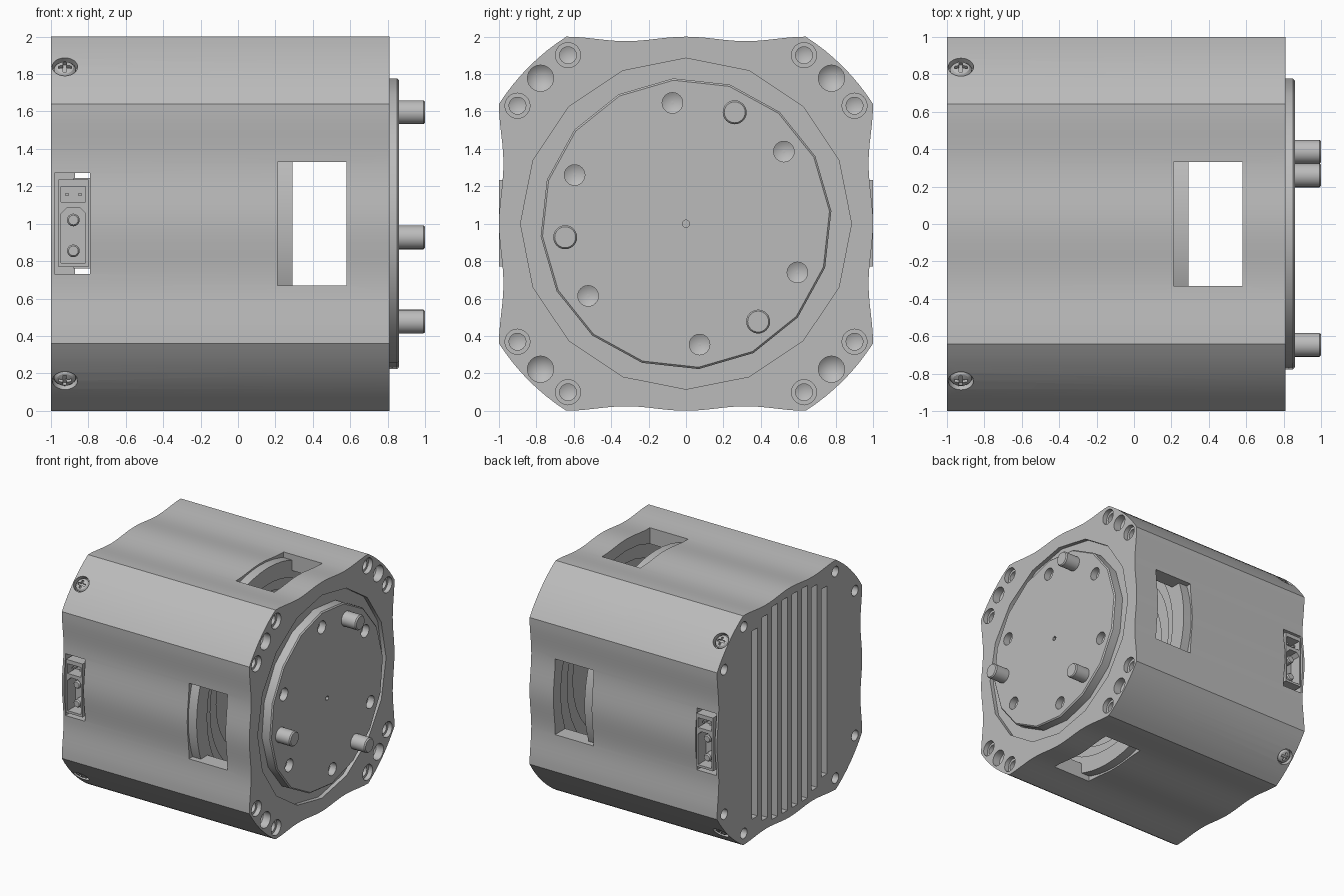
import bpy, bmesh, math
from mathutils import Matrix, Vector

cube = bpy.data.objects.get("Cube")
if cube:
    bpy.data.objects.remove(cube, do_unlink=True)

grey = bpy.data.materials.new("housing grey")
grey.use_nodes = True
COLOUR = (0.5, 0.5, 0.5, 1)
grey.diffuse_color = COLOUR
grey.node_tree.nodes["Principled BSDF"].inputs["Base Color"].default_value = COLOUR


def finish(name, bm):
    bmesh.ops.recalc_face_normals(bm, faces=bm.faces)
    mesh = bpy.data.meshes.new(name)
    bm.to_mesh(mesh)
    bm.free()
    mesh.materials.append(grey)
    ob = bpy.data.objects.new(name, mesh)
    bpy.context.collection.objects.link(ob)
    return ob


def lathe(name, profile, y=0, z=1, segs=24, turn=0, matrix=None):
    """Revolve (x, radius) points round an axis along x through (y, z)."""
    bm = bmesh.new()
    rings = []
    for x, r in profile:
        n = segs if r else 1
        angles = [math.radians(turn) + math.tau * i / segs for i in range(n)]
        rings.append([bm.verts.new((x, y + r * math.cos(a), z + r * math.sin(a))) for a in angles])
    for a, b in zip(rings, rings[1:]):
        for i in range(segs):
            j = (i + 1) % segs
            loop = [a[i % len(a)], a[j % len(a)], b[j % len(b)], b[i % len(b)]]
            bm.faces.new(list(dict.fromkeys(loop)))
    for ring in (rings[0], rings[-1]):
        if len(ring) > 1:
            bm.faces.new(ring)
    if matrix:
        bm.transform(matrix)
    return finish(name, bm)


def prism(name, outline, lo, hi, axis="x"):
    """Extrude an outline: (y, z) points along x, or (x, z) points along y."""
    bm = bmesh.new()
    place = (lambda p: (lo, *p)) if axis == "x" else (lambda p: (p[0], lo, p[1]))
    step = (hi - lo, 0, 0) if axis == "x" else (0, hi - lo, 0)
    face = bm.faces.new([bm.verts.new(place(p)) for p in outline])
    out = bmesh.ops.extrude_face_region(bm, geom=[face])
    moved = [v for v in out["geom"] if isinstance(v, bmesh.types.BMVert)]
    bmesh.ops.translate(bm, verts=moved, vec=step)
    return finish(name, bm)


def box(name, x0, x1, y0, y1, z0, z1, matrix=None):
    bm = bmesh.new()
    size = Matrix.Diagonal((x1 - x0, y1 - y0, z1 - z0, 1))
    mid = Matrix.Translation(((x0 + x1) / 2, (y0 + y1) / 2, (z0 + z1) / 2))
    bmesh.ops.create_cube(bm, size=1, matrix=(matrix or Matrix()) @ mid @ size)
    return finish(name, bm)


def cut(target, *cutters):
    for c in cutters:
        mod = target.modifiers.new("cut", "BOOLEAN")
        mod.operation, mod.solver, mod.object = "DIFFERENCE", "EXACT", c
        bpy.context.view_layer.objects.active = target
        bpy.ops.object.modifier_apply(modifier=mod.name)
        bpy.data.objects.remove(c, do_unlink=True)


def polar(r, degrees):
    a = math.radians(degrees)
    return r * math.cos(a), 1 + r * math.sin(a)


# Housing outline: rounded corners joined by gently waved sides
EDGE = 0.64
quarter = []
for i in range(24):
    t = EDGE - 2 * EDGE * i / 24
    quarter.append(Vector((t, 1 - 0.012 * (1 - math.cos(math.tau * t / EDGE)))))
a0 = math.atan2(1, -EDGE)
for i in range(8):
    a = a0 + (math.pi / 2 - 2 * math.atan(EDGE)) * i / 8
    quarter.append(Vector((math.cos(a), math.sin(a))) * math.hypot(1, EDGE))
outline = []
for k in range(4):
    turn = Matrix.Rotation(k * math.pi / 2, 2)
    for p in quarter:
        q = turn @ p
        outline.append((q.x, q.y + 1))
housing = prism("housing", outline, -1, 0.81)

# Gear cavity and the four side windows
cut(housing,
    lathe("cavity", [(0.2, 0.9), (0.6, 0.9), (0.6, 0.78), (0.63, 0.78), (0.63, 0.66), (0.66, 0.66)], segs=32),
    box("side_windows", 0.21, 0.58, -1.2, 1.2, 0.67, 1.33),
    box("top_windows", 0.21, 0.58, -0.33, 0.33, -0.2, 2.2),
    lathe("front_recess", [(0.775, 0.885), (0.9, 0.885)], segs=16))

# Mounting holes in the corners, front and rear
for k in range(4):
    for off in (-10, 0, 10):
        y, z = polar(1.1, 45 + 90 * k + off)
        if off:
            cut(housing,
                lathe("bolt_hole", [(0.62, 0), (0.64, 0.045), (0.77, 0.045), (0.77, 0.067), (0.9, 0.067)], y, z),
                lathe("rear_hole", [(-1.1, 0.045), (-0.85, 0.045), (-0.83, 0)], y, z))
        else:
            cut(housing, lathe("corner_hole", [(0.68, 0), (0.74, 0.07), (0.9, 0.07)], y, z))

# Rear cooling slots, clipped to a circle
for i in range(8):
    y = -0.48 + i * 0.137
    h = min(0.93, math.sqrt(0.95 ** 2 - y * y))
    cut(housing, box("rear_slot", -1.1, -0.9, y - 0.038, y + 0.038, 1 - h, 1 + h))

# Corner screws with a cross recess
for k in range(4):
    frame = Matrix.Translation((-0.925, 0, 1)) @ Matrix.Rotation(math.radians(45 + 90 * k), 4, "X") @ Matrix.Rotation(math.pi / 2, 4, "Z")
    cut(housing, lathe("screw_seat", [(1.145, 0.068), (1.3, 0.068)], z=0, matrix=frame))
    screw = lathe("corner_screw", [(1.13, 0.058), (1.165, 0.058), (1.18, 0.045), (1.187, 0.02), (1.188, 0)], z=0, matrix=frame)
    cut(screw, box("cross_a", 1.165, 1.25, -0.035, 0.035, -0.009, 0.009, frame),
        box("cross_b", 1.165, 1.25, -0.009, 0.009, -0.035, 0.035, frame))

# Connector openings
cut(housing, box("connector_passage", -0.87, -0.79, -1.2, 1.2, 0.73, 1.27))
for s in (-1, 1):
    y0, y1 = sorted((s * 0.75, s * 1.2))
    cut(housing, box("connector_notch", -0.98, -0.79, y0, y1, 0.73, 1.27))
box("connector_core", -0.88, -0.79, -0.8, 0.8, 0.76, 1.245)

# Connectors on the front and back sides
for s, side in ((-1, "front"), (1, "back")):
    y0, y1 = sorted((s * 0.74, s * 0.999))
    m0, m1 = sorted((s * 0.89, s * 1.1))
    shell = box(side + "_connector", -0.96, -0.8, y0, y1, 0.77, 1.235)
    mouth = [(-0.945, 0.79), (-0.815, 0.79), (-0.815, 1.055), (-0.845, 1.085), (-0.915, 1.085), (-0.945, 1.055)]
    cut(shell, prism("power_mouth", mouth, m0, m1, "y"),
        box("signal_mouth", -0.945, -0.815, m0, m1, 1.115, 1.2))
    frame = Matrix.Translation((-0.88, 0, 0)) @ Matrix.Rotation(s * math.pi / 2, 4, "Z")
    for z in (0.855, 1.02):
        lathe(side + "_power_pin", [(0.85, 0.034), (0.96, 0.034), (0.97, 0.026)], z=z, segs=16, matrix=frame)
    for x in (-0.915, -0.845):
        p0, p1 = sorted((s * 0.85, s * 0.97))
        box(side + "_signal_pin", x - 0.008, x + 0.008, p0, p1, 1.147, 1.163)

# Motor can closing the rear of the cavity, with stepped face
can = lathe("motor_can", [(0.1, 0.985), (0.29, 0.985), (0.29, 0.84), (0.25, 0.84), (0.25, 0.74),
                          (0.21, 0.74), (0.21, 0.6), (0.17, 0.6)], segs=64)

# Output flange with threaded holes and drive pins
flange = lathe("output_flange", [(0.75, 0.78), (0.85, 0.78), (0.86, 0.77)], segs=16, turn=5)
for k in range(6):
    y, z = polar(0.65, 36.4 + 60 * k)
    cut(flange, lathe("flange_hole", [(0.77, 0), (0.8, 0.055), (0.9, 0.055)], y, z))
cut(flange, lathe("centre_hole", [(0.8, 0.02), (0.9, 0.02)], segs=12))
for k in range(3):
    y, z = polar(0.65, 66.4 + 120 * k)
    lathe("drive_pin", [(0.8, 0.064), (0.99, 0.064), (1, 0.056)], y, z)

# Smooth shading that keeps the hard edges
bpy.ops.object.select_all(action="DESELECT")
for ob in bpy.context.collection.objects:
    if ob.type == "MESH" and grey.name in ob.data.materials:
        ob.select_set(True)
        bpy.context.view_layer.objects.active = ob
bpy.ops.object.shade_smooth_by_angle(angle=math.radians(30))
